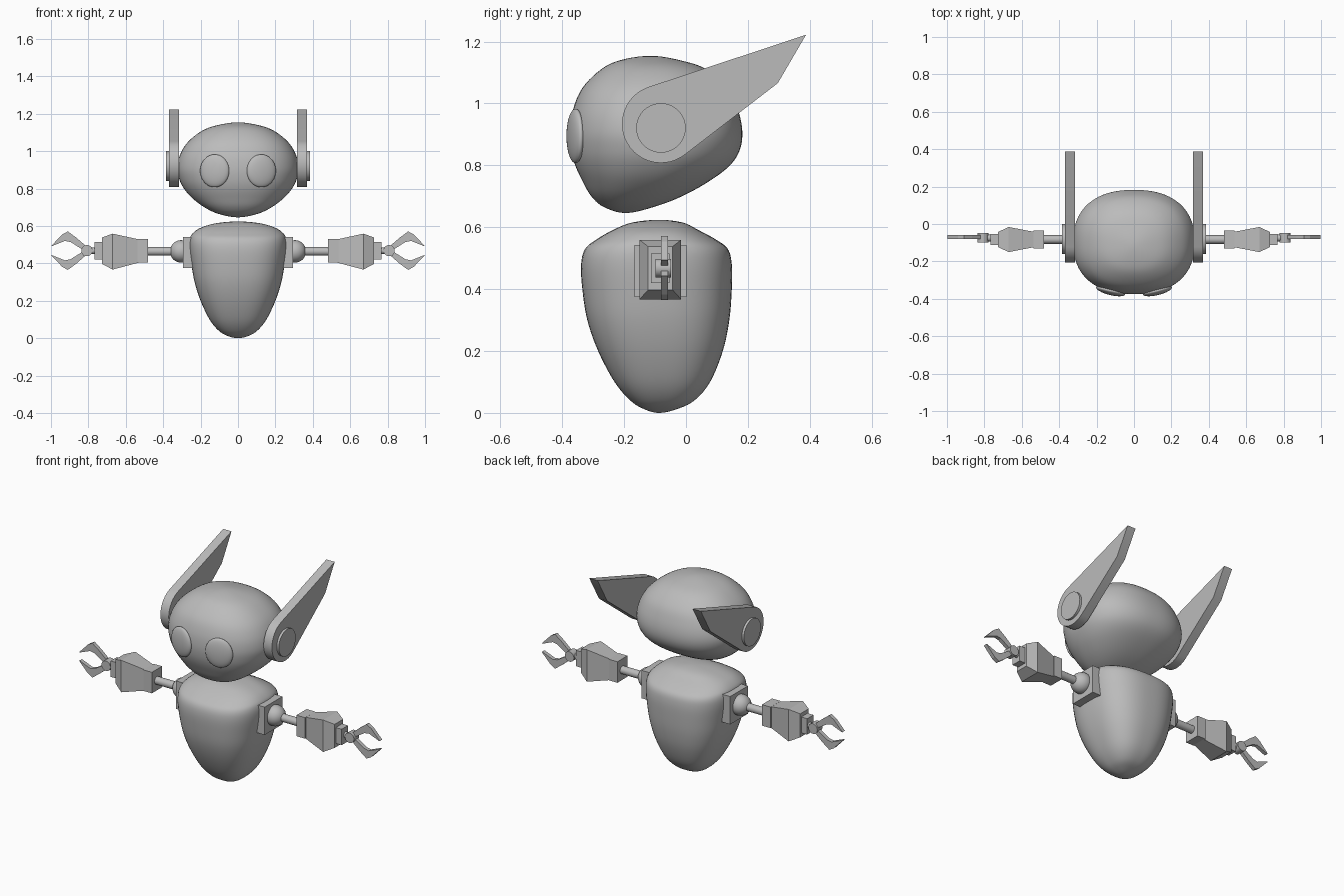
import bpy, bmesh, math
from mathutils import Matrix, Vector

if "Cube" in bpy.data.objects:
    bpy.data.objects.remove(bpy.data.objects["Cube"])

grey = bpy.data.materials.new("shell grey")
grey.diffuse_color = (0.5, 0.5, 0.5, 1)
grey.use_nodes = True
grey.node_tree.nodes["Principled BSDF"].inputs["Base Color"].default_value = grey.diffuse_color
ARM_Y, ARM_Z = -0.083, 0.464


def finish(name, bm, smooth=False):
    bmesh.ops.recalc_face_normals(bm, faces=bm.faces)
    me = bpy.data.meshes.new(name)
    bm.to_mesh(me)
    bm.free()
    me.materials.append(grey)
    if smooth:
        me.polygons.foreach_set("use_smooth", [True] * len(me.polygons))
        me.set_sharp_from_angle(angle=math.radians(40))
    ob = bpy.data.objects.new(name, me)
    bpy.context.collection.objects.link(ob)
    return ob


def loft(bm, rings, caps=True):
    """Bridge a list of equally long point rings."""
    loops = [[bm.verts.new(p) for p in r] for r in rings]
    n = len(loops[0])
    for a, b in zip(loops, loops[1:]):
        for i in range(n):
            j = (i + 1) % n
            bm.faces.new((a[i], a[j], b[j], b[i]))
    if caps:
        bm.faces.new(loops[0])
        bm.faces.new(loops[-1])


def spline(keys, steps):
    """Catmull-Rom through (z, half width, front y, back y), rounded over both poles."""
    flip = lambda k: (k[0], -k[1], k[3], k[2])
    p = [Vector(k) for k in [flip(keys[1])] + keys + [flip(keys[-2])]]
    out = []
    for i in range(1, len(p) - 2):
        a, b, c, d = p[i - 1:i + 3]
        for s in range(steps):
            t = s / steps
            out.append(0.5 * (2 * b + (c - a) * t + (2 * a - 5 * b + 4 * c - d) * t * t
                              + (3 * b - a - 3 * c + d) * t ** 3))
    return out + [p[-2]]


def pebble(name, keys, power, seg=64):
    """Smooth closed shape with superellipse slices."""
    def ring(k):
        z, hx, yf, yb = k
        pts = []
        for i in range(seg):
            a = 2 * math.pi * i / seg
            c, s = math.cos(a), math.sin(a)
            r = (abs(c) ** power + abs(s) ** power) ** (-1 / power)
            pts.append((hx * r * c, (yf + yb) / 2 + (yb - yf) / 2 * r * s, z))
        return pts
    bm = bmesh.new()
    loft(bm, [ring(k) for k in spline(keys, 5)], caps=False)
    bmesh.ops.remove_doubles(bm, verts=bm.verts, dist=1e-5)
    return finish(name, bm, True)


def box_rings(name, s, stations):
    """Square-section arm piece through (x, half y, low z, high z)."""
    bm = bmesh.new()
    loft(bm, [[(s * x, ARM_Y - h, a), (s * x, ARM_Y + h, a),
               (s * x, ARM_Y + h, b), (s * x, ARM_Y - h, b)] for x, h, a, b in stations])
    return finish(name, bm)


def cylinder(name, center, radius, depth, axis, seg=32):
    bm = bmesh.new()
    rot = Matrix.Rotation(math.pi / 2, 4, 'Y' if axis == 'X' else 'X')
    bmesh.ops.create_cone(bm, cap_ends=True, segments=seg, radius1=radius, radius2=radius,
                          depth=depth, matrix=Matrix.Translation(center) @ rot)
    return finish(name, bm, True)


def ellipsoid(name, center, size, turn=0.0):
    bm = bmesh.new()
    m = (Matrix.Translation(center) @ Matrix.Rotation(turn, 4, 'Z')
         @ Matrix.Diagonal((*size, 1)))
    bmesh.ops.create_uvsphere(bm, u_segments=32, v_segments=20, radius=1, matrix=m)
    return finish(name, bm, True)


# Body and head: (z, half width, front y, back y)
pebble("body", [
    (0.0, 0, -0.087, -0.087), (0.012, 0.055, -0.135, -0.03), (0.04, 0.103, -0.18, 0.027),
    (0.1, 0.152, -0.231, 0.078), (0.2, 0.2, -0.284, 0.119), (0.3, 0.232, -0.319, 0.14),
    (0.4, 0.25, -0.335, 0.148), (0.48, 0.26, -0.339, 0.148), (0.53, 0.258, -0.326, 0.135),
    (0.56, 0.243, -0.29, 0.097), (0.59, 0.2, -0.238, 0.042), (0.615, 0.115, -0.175, -0.01),
    (0.624, 0, -0.087, -0.087)], 2.6)

pebble("head", [
    (0.646, 0, -0.195, -0.195), (0.665, 0.105, -0.265, -0.106), (0.70, 0.18, -0.306, -0.013),
    (0.75, 0.246, -0.335, 0.077), (0.80, 0.289, -0.358, 0.142), (0.85, 0.314, -0.371, 0.174),
    (0.91, 0.325, -0.375, 0.182), (0.98, 0.31, -0.365, 0.168), (1.05, 0.267, -0.335, 0.135),
    (1.11, 0.19, -0.275, 0.068), (1.14, 0.105, -0.212, -0.02),
    (1.154, 0, -0.116, -0.116)], 2.35)

# Ear outline in y, z: rounded root and a slanted pointed blade
ear = [(0.297, 1.066), (0.388, 1.222)]
for i in range(25):
    a = math.radians(109 + 200 * i / 24)
    ear.append((-0.081 + 0.126 * math.cos(a), 0.934 + 0.126 * math.sin(a)))

# Claw finger outline in x and z offset from the arm axis
finger = [(0.82, 0.031), (0.865, 0.07), (0.91, 0.103), (0.94, 0.086), (0.998, 0.026),
          (0.995, 0.024), (0.925, 0.052), (0.895, 0.046), (0.87, 0.03), (0.835, 0.008)]

for s, side in ((-1, "left"), (1, "right")):
    # Eye lens and ear
    ellipsoid(f"{side}_eye", (s * 0.125, -0.357, 0.895), (0.08, 0.023, 0.088),
              s * math.radians(14))
    bm = bmesh.new()
    loft(bm, [[(s * x, y, z) for y, z in ear] for x in (0.315, 0.37)])
    finish(f"{side}_ear", bm, True)
    cylinder(f"{side}_ear_cap", (s * 0.352, -0.081, 0.921), 0.08, 0.064, 'X', 40)

    # Shoulder and upper arm
    box_rings(f"{side}_shoulder_plate", s, [(0.2, 0.084, 0.375, 0.542), (0.294, 0.084, 0.375, 0.542)])
    ellipsoid(f"{side}_shoulder_ball", (s * 0.304, ARM_Y, ARM_Z), (0.06, 0.06, 0.06))
    cylinder(f"{side}_upper_arm", (s * 0.41, ARM_Y, ARM_Z), 0.023, 0.16, 'X', 24)

    # Forearm
    box_rings(f"{side}_elbow_block", s, [(0.48, 0.048, 0.404, 0.53), (0.537, 0.048, 0.404, 0.53)])
    box_rings(f"{side}_forearm", s, [(0.53, 0.04, 0.404, 0.528), (0.67, 0.067, 0.367, 0.559),
                                     (0.728, 0.04, 0.397, 0.538)])
    box_rings(f"{side}_wrist_block", s, [(0.72, 0.03, 0.42, 0.515), (0.767, 0.03, 0.42, 0.515)])

    # Claw
    cylinder(f"{side}_claw_hub", (s * 0.808, -0.073, 0.468), 0.03, 0.05, 'Y', 24)
    cylinder(f"{side}_wrist_rod", (s * 0.78, -0.075, 0.468), 0.018, 0.05, 'X', 16)
    for v, pos in ((1, "upper"), (-1, "lower")):
        bm = bmesh.new()
        loft(bm, [[(s * x, y, 0.468 + v * z) for x, z in finger] for y in (-0.081, -0.058)])
        finish(f"{side}_{pos}_finger", bm)
